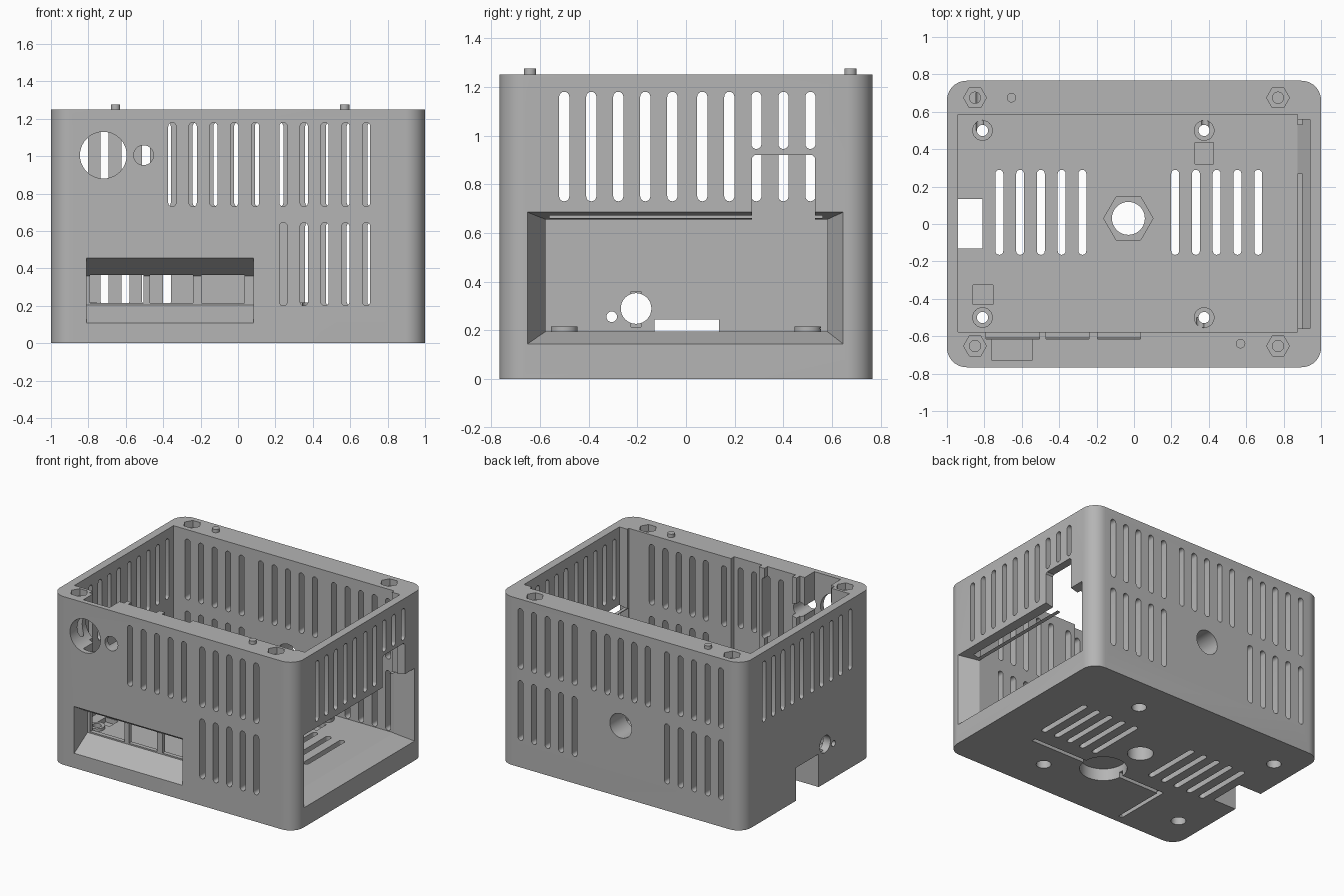
import bpy, bmesh, math

cube = bpy.data.objects.get("Cube")
if cube:
    bpy.data.objects.remove(cube, do_unlink=True)

grey = bpy.data.materials.new("plain grey plastic")
grey.use_nodes = True
COLOUR = (0.46, 0.46, 0.46, 1)
grey.diffuse_color = COLOUR
grey.node_tree.nodes["Principled BSDF"].inputs["Base Color"].default_value = COLOUR


# Outlines
def rect(u0, u1, v0, v1):
    return [(u0, v0), (u1, v0), (u1, v1), (u0, v1)]


def arc(u, v, r, start, end, n):
    return [(u + r * math.cos(math.radians(start + (end - start) * i / n)),
             v + r * math.sin(math.radians(start + (end - start) * i / n))) for i in range(n + 1)]


def circle(u, v, r, n=32):
    return arc(u, v, r, 0, 360, n)[:-1]


def slot(u, v0, v1, r=0.021):
    return arc(u, v1 - r, r, 0, 180, 8) + arc(u, v0 + r, r, 180, 360, 8)


def rounded(u, v, r):
    return (arc(u - r, v - r, r, 0, 90, 10) + arc(r - u, v - r, r, 90, 180, 10)
            + arc(r - u, r - v, r, 180, 270, 10) + arc(u - r, r - v, r, 270, 360, 10))


# Solids
PLACE = {"x": lambda u, v, w: (w, u, v),
         "y": lambda u, v, w: (u, w, v),
         "z": lambda u, v, w: (u, v, w)}


def loft(bm, axis, outline_a, a, outline_b, b):
    """Closed solid between two matching outlines at a and b along an axis."""
    low = [bm.verts.new(PLACE[axis](u, v, a)) for u, v in outline_a]
    high = [bm.verts.new(PLACE[axis](u, v, b)) for u, v in outline_b]
    bm.faces.new(low)
    bm.faces.new(high)
    for i in range(len(low)):
        j = (i + 1) % len(low)
        bm.faces.new((low[i], low[j], high[j], high[i]))


def make(name, solids):
    """Object from (axis, outline, a, b[, end outline]) entries."""
    bm = bmesh.new()
    for axis, outline, a, b, *end in solids:
        loft(bm, axis, outline, a, end[0] if end else outline, b)
    bmesh.ops.recalc_face_normals(bm, faces=bm.faces)
    mesh = bpy.data.meshes.new(name)
    bm.to_mesh(mesh)
    bm.free()
    mesh.materials.append(grey)
    obj = bpy.data.objects.new(name, mesh)
    bpy.context.scene.collection.objects.link(obj)
    return obj


def combine(target, solids, operation="DIFFERENCE"):
    """Cut or add a group of separate solids, then drop the helper."""
    helper = make("helper", solids)
    helper.hide_render = True
    mod = target.modifiers.new("combine", "BOOLEAN")
    mod.operation, mod.solver, mod.object = operation, "EXACT", helper
    bpy.context.view_layer.update()
    mesh = bpy.data.meshes.new_from_object(
        target.evaluated_get(bpy.context.evaluated_depsgraph_get()))
    target.modifiers.clear()
    target.data = mesh
    bpy.data.objects.remove(helper, do_unlink=True)


FLOOR, TOP = 0.195, 1.25
UPPER, LOWER = (0.73, 1.18), (0.2, 0.645)
STEP = 0.111
row = lambda start, count: [start + STEP * i for i in range(count)]

# Shell with its cavity and the widened right-hand side
case = make("case_body", [("z", rounded(1, 0.766, 0.105), 0, TOP)])
combine(case, [("z", rect(-0.94, 0.875, -0.578, 0.585), FLOOR, 2)])
combine(case, [("z", rect(0.8, 0.94, -0.56, 0.56), 0.662, 2)])

# Board standoffs, drilled and counterbored from below
mounts = [(x, y) for x in (-0.81, 0.375) for y in (-0.5, 0.5)]
combine(case, [("z", circle(x, y, 0.055), 0.15, 0.216) for x, y in mounts], "UNION")
combine(case, [("z", circle(x, y, 0.03, 24), -0.1, 0.4) for x, y in mounts])
combine(case, [("z", circle(x, y, 0.05), -0.1, 0.1) for x, y in mounts])

# Floor vents, nut pocket and small square recesses
combine(case, [("z", slot(x, -0.165, 0.29), -0.1, 0.3)
               for x in row(-0.72, 5) + row(0.22, 5)])
combine(case, [("z", circle(-0.03, 0.03, 0.088), -0.1, 0.4)])
combine(case, [("z", circle(-0.03, 0.03, 0.132, 6), 0.12, 0.3),
               ("z", rect(0.325, 0.425, 0.32, 0.435), 0.16, 0.3),
               ("z", rect(-0.86, -0.755, -0.43, -0.325), 0.16, 0.3)])

# Underside cable groove and round recess
combine(case, [("z", rect(-0.485, 0.64, -0.305, -0.275), -0.1, 0.04)])
combine(case, [("z", rect(-0.49, -0.46, -0.71, -0.28), -0.1, 0.041)])
combine(case, [("z", circle(0.03, -0.285, 0.16, 40), -0.1, 0.09)])

# Front vents and round holes
front = [(x, UPPER) for x in row(-0.352, 5) + row(0.242, 5)]
front += [(x, LOWER) for x in row(0.242, 5)]
combine(case, [("y", slot(x, *z), -0.9, -0.5) for x, z in front])
combine(case, [("y", circle(-0.72, 1.005, 0.125, 40), -0.9, -0.5),
               ("y", circle(-0.505, 1.005, 0.053), -0.9, -0.5)])

# Front port window with sloped sill and head, and its inner channels
combine(case, [("x", [(-0.8, 0.088), (-0.8, 0.477), (-0.61, 0.36), (-0.61, 0.205)],
                -0.81, 0.082)])
combine(case, [("z", rect(a, b, -0.615, -0.5), 0.215, 2)
               for a, b in ((-0.79, -0.505), (-0.47, -0.24), (-0.195, 0.035))])
combine(case, [("z", rect(-0.76, -0.545, -0.73, -0.55), 0.6, 2)])

# Back vents and cable hole
back = [(x, UPPER) for s in (-0.824, -0.222, 0.38) for x in row(s, 5)]
back += [(x, LOWER) for s in (-0.824, 0.38) for x in row(s, 5)]
combine(case, [("y", slot(x, *z), 0.5, 0.9) for x, z in back]
        + [("y", circle(0, 0.53, 0.09), 0.5, 0.9)])

# Side vents, shorter on the right where the notch sits below
sides = row(-0.5, 5) + row(0.067, 5)
combine(case, [("x", slot(y, *UPPER), -1.1, -0.9) for y in sides])
combine(case, [("x", slot(y, 0.945 if y > 0.25 else UPPER[0], UPPER[1]), 0.8, 1.1)
               for y in sides])

# Right-hand opening with bevelled frame and stepped notch
combine(case, [("x", rect(-0.574, 0.578, 0.197, 0.655), 0.87, 1.05,
                rect(-0.68, 0.671, 0.125, 0.697))])
combine(case, [("x", [(0.27, 0.6), (0.53, 0.6), (0.53, 0.908), (0.518, 0.92),
                      (0.282, 0.92), (0.27, 0.908)], 0.8, 1.1)])

# Left-hand jack hole, indicator hole and card notch
combine(case, [("x", circle(-0.205, 0.29, 0.063), -1.1, -0.85),
               ("x", circle(-0.305, 0.256, 0.022, 20), -1.1, -0.85)])
combine(case, [("x", rect(-0.225, -0.185, 0.215, 0.36), -0.97, -0.85)])
combine(case, [("x", rect(-0.13, 0.135, -0.1, 0.245), -1.1, -0.81)])

# Hexagonal nut wells and screw holes in the rim
screws = [(x, y) for x in (-0.85, 0.77) for y in (-0.652, 0.675)]
combine(case, [("z", circle(x, y, 0.03, 24), 0.9, 2) for x, y in screws])
combine(case, [("z", circle(x, y, 0.061, 6), 1.2, 2) for x, y in screws])
case.data.name = "case_body"

# Locating pins for the lid
pins = [make(name, [("z", circle(x, y, 0.025, 24), TOP - 0.02, 1.275)])
        for name, x, y in (("back_pin", -0.655, 0.675), ("front_pin", 0.57, -0.64))]

bpy.ops.object.select_all(action="DESELECT")
for obj in [case] + pins:
    obj.select_set(True)
bpy.context.view_layer.objects.active = case
bpy.ops.object.shade_smooth_by_angle(angle=math.radians(30))
